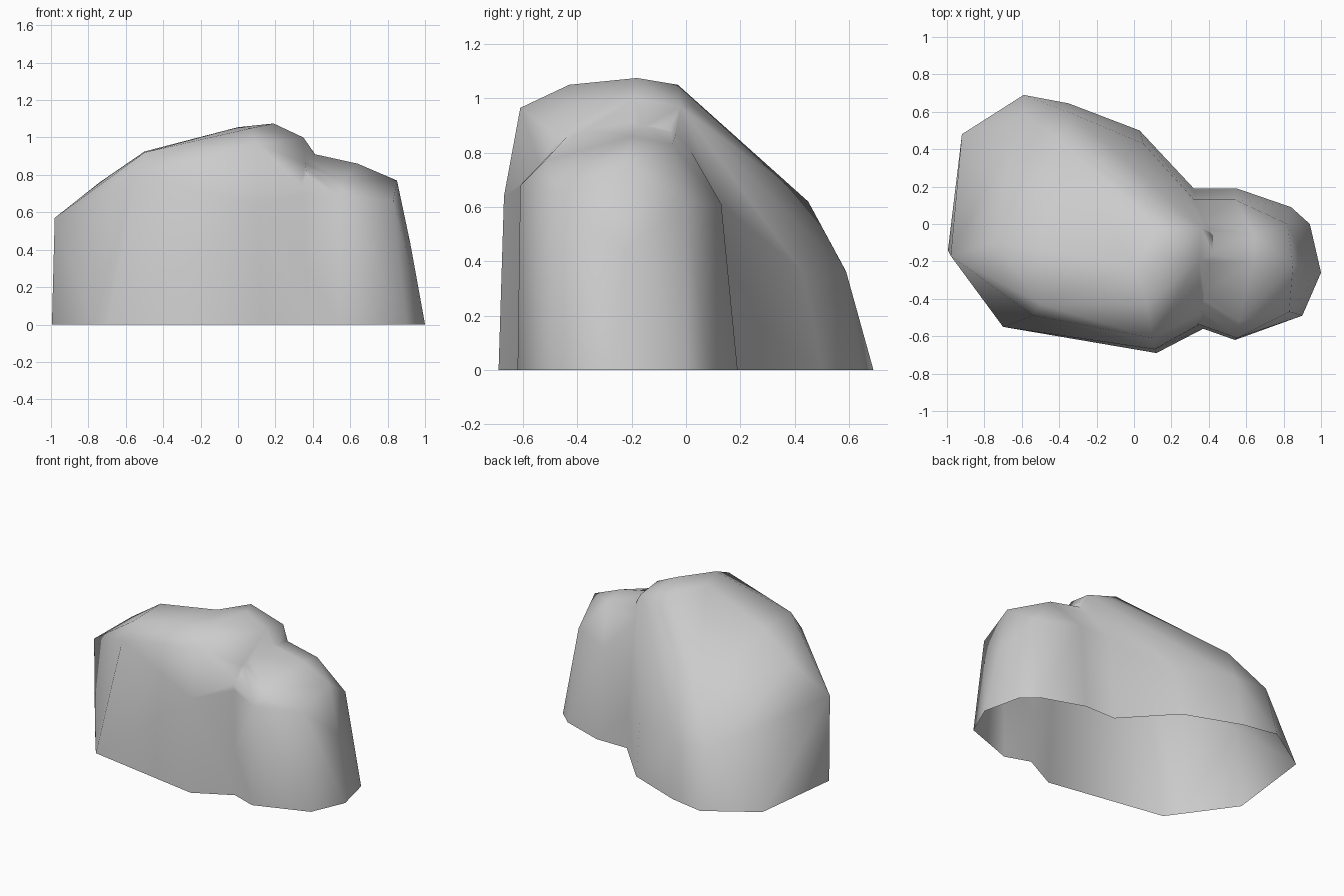
import bpy
import bmesh
from mathutils import Vector

# Remove the default cube only
default_cube = bpy.data.objects.get("Cube")
if default_cube:
    bpy.data.objects.remove(default_cube, do_unlink=True)

# Stone material
stone = bpy.data.materials.new("grey_stone")
stone.use_nodes = True
stone_colour = (0.6, 0.6, 0.6, 1)
stone.diffuse_color = stone_colour
shader = next(n for n in stone.node_tree.nodes if n.type == 'BSDF_PRINCIPLED')
shader.inputs["Base Color"].default_value = stone_colour
shader.inputs["Roughness"].default_value = 0.9


def make_lobe(name, footprint, crown, root_depth):
    """Wrap a convex skin around a ground outline and the upper corner points."""
    bm = bmesh.new()
    for x, y in footprint:
        bm.verts.new((x, y, 0))
        bm.verts.new((x, y, -root_depth))
    for point in crown:
        bm.verts.new(point)
    hull = bmesh.ops.convex_hull(bm, input=bm.verts[:], use_existing_faces=False)
    unused = set(hull["geom_interior"]) | set(hull["geom_unused"])
    bmesh.ops.delete(bm, geom=[v for v in unused if isinstance(v, bmesh.types.BMVert)],
                     context='VERTS')
    bmesh.ops.recalc_face_normals(bm, faces=bm.faces[:])
    mesh = bpy.data.meshes.new(name)
    bm.to_mesh(mesh)
    bm.free()
    mesh.materials.append(stone)
    lobe = bpy.data.objects.new(name, mesh)
    bpy.context.collection.objects.link(lobe)
    return lobe


def sink_edge(bm, middle):
    """Turn the ridge nearest a point into a hollow by rotating its diagonal."""
    target = Vector(middle)
    ridge = min((e for e in bm.edges if len(e.link_faces) == 2),
                key=lambda e: ((e.verts[0].co + e.verts[1].co) / 2 - target).length)
    bmesh.utils.edge_rotate(ridge, True)


# Large lobe: ground outline, then front wall, left shoulder, summit, valley and back
large_outline = [(-1, -.13), (-.7, -.55), (.12, -.69), (.37, -.56), (.42, -.1),
                 (.32, .19), (.03, .5), (-.35, .645), (-.59, .69), (-.92, .48)]
large_crown = [(.11, -.67, .64), (.1, -.61, .965), (.36, -.47, .86), (.38, -.52, .72),
               (-.54, -.49, .8), (-.5, -.43, .92), (-.5, -.13, .925),
               (-.98, -.17, .57), (-.74, -.1, .76),
               (.07, -.43, 1.05), (0, -.23, 1.055), (.19, -.18, 1.075), (.12, -.03, 1.05),
               (.35, -.19, 1), (.36, -.02, .97), (.2, .03, .97),
               (.42, -.15, .905), (.42, -.06, .89), (.32, .13, .61),
               (.05, .43, .36), (-.39, .45, .62), (-.59, .58, .38), (-.33, .59, .36)]
rock = make_lobe("rock", large_outline, large_crown, 0.2)

# Small lobe leaning against the large one
small_outline = [(.2, -.5), (.54, -.62), (.9, -.49), (1, -.26), (.94, 0),
                 (.84, .09), (.55, .19), (.2, .19)]
small_crown = [(.25, .13, .61), (.54, .13, .61), (.82, 0, .62), (.92, -.22, .44),
               (.85, -.22, .77), (.83, -.47, .66), (.55, -.61, .68), (.56, -.52, .77),
               (.64, -.2, .86), (.64, -.05, .83), (.3, -.2, .935), (.3, -.03, .89),
               (.3, -.41, .89), (.3, -.52, .76)]
small_lobe = make_lobe("small_lobe", small_outline, small_crown, 0.1)

# Fuse both lobes into one skin
union = rock.modifiers.new("fuse", 'BOOLEAN')
union.operation = 'UNION'
union.solver = 'EXACT'
union.object = small_lobe
bpy.context.view_layer.update()
evaluated = rock.evaluated_get(bpy.context.evaluated_depsgraph_get())
fused = bpy.data.meshes.new_from_object(evaluated)
rock.modifiers.clear()
rock.data = fused
bpy.data.objects.remove(small_lobe, do_unlink=True)

# Cut level with the ground, leave the underside open and tidy slivers
bm = bmesh.new()
bm.from_mesh(fused)
bmesh.ops.bisect_plane(bm, geom=bm.verts[:] + bm.edges[:] + bm.faces[:],
                       plane_co=Vector(), plane_no=Vector((0, 0, 1)),
                       clear_inner=True, dist=0.001)
bmesh.ops.remove_doubles(bm, verts=bm.verts[:], dist=0.015)
bmesh.ops.triangulate(bm, faces=bm.faces[:])

# Hollows at the left front corner and behind the left shoulder
sink_edge(bm, (-.84, -.36, .285))
sink_edge(bm, (-.19, -.08, .99))

for face in bm.faces:
    face.smooth = True
    face.material_index = 0
bm.to_mesh(fused)
bm.free()
